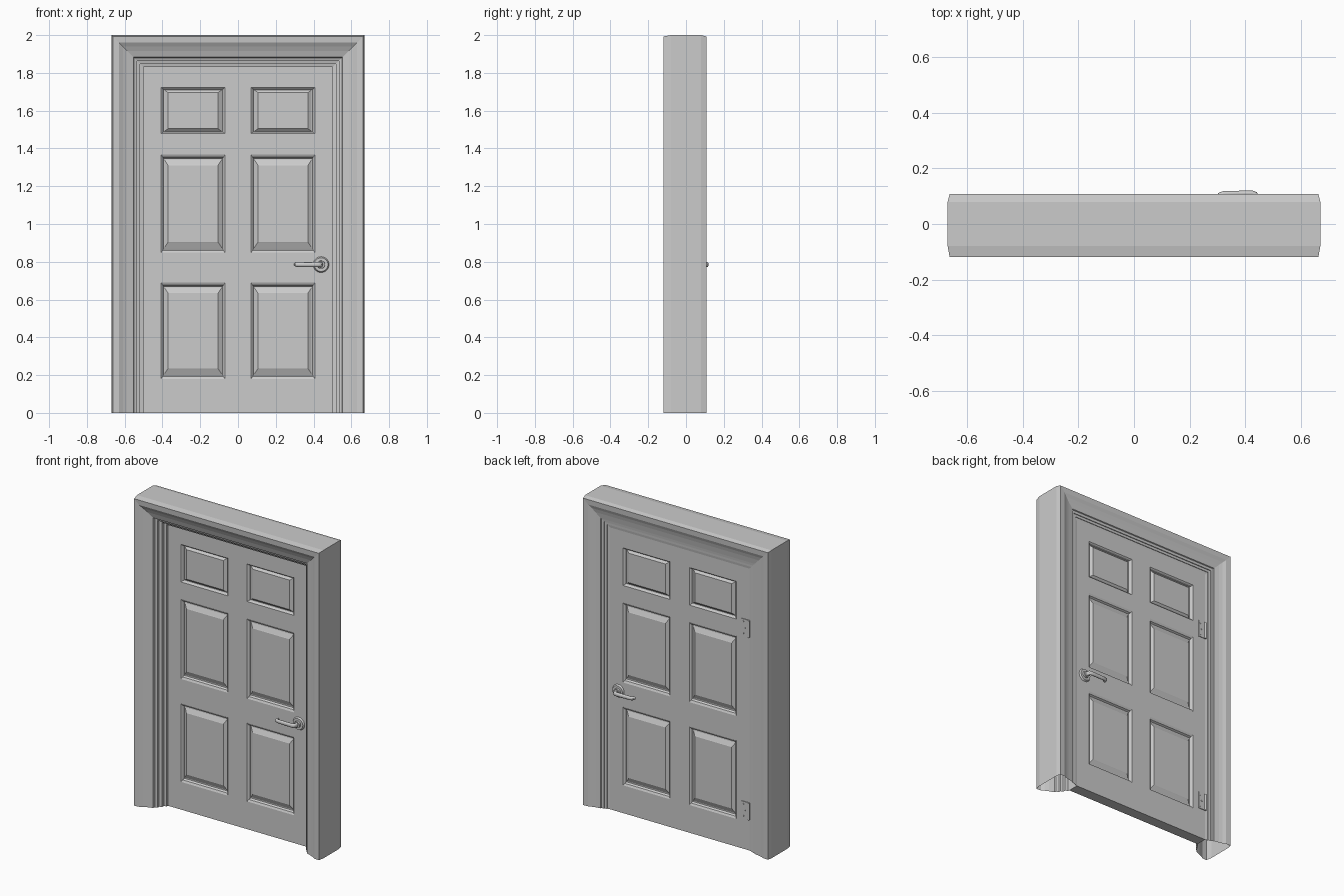
import bpy, bmesh, math
from mathutils import Matrix, Vector

if "Cube" in bpy.data.objects:
    bpy.data.objects.remove(bpy.data.objects["Cube"])

FRONT, BACK = -0.005, 0.065      # door leaf faces


def finish(bm, name, smooth=None):
    bmesh.ops.remove_doubles(bm, verts=bm.verts, dist=1e-5)
    bmesh.ops.recalc_face_normals(bm, faces=bm.faces)
    me = bpy.data.meshes.new(name)
    bm.to_mesh(me)
    bm.free()
    ob = bpy.data.objects.new(name, me)
    bpy.context.collection.objects.link(ob)
    if smooth:
        bpy.ops.object.select_all(action='DESELECT')
        ob.select_set(True)
        bpy.context.view_layer.objects.active = ob
        bpy.ops.object.shade_smooth_by_angle(angle=math.radians(smooth))
    return ob


# Frame: one moulding profile (half width, depth) mitred up, across and down
profile = [(0.50, FRONT), (0.50, -0.018), (0.518, -0.022), (0.518, -0.042),
           (0.534, -0.046), (0.534, -0.062), (0.55, -0.068), (0.553, -0.08),
           (0.587, -0.092), (0.61, -0.103), (0.63, -0.115), (0.663, -0.118),
           (0.67, -0.08), (0.67, 0.08), (0.663, 0.108), (0.63, 0.106),
           (0.61, 0.098), (0.587, 0.092), (0.553, 0.086), (0.55, 0.08),
           (0.534, 0.078), (0.534, 0.073), (0.518, 0.072), (0.518, 0.068), (0.50, BACK)]
bm = bmesh.new()
rows = []
for a, y in profile:
    top = 1.33 + a
    rows.append([bm.verts.new(p) for p in
                 [(-a, y, 0), (-a, y, top), (a, y, top), (a, y, 0)]])
for r, s in zip(rows, rows[1:]):
    for i in range(3):
        bm.faces.new((r[i], r[i + 1], s[i + 1], s[i]))
finish(bm, "door_frame")

# Door leaf: grid of cells, six of them worked into raised panels on both sides
xs = [-0.50, -0.407, -0.069, 0.069, 0.407, 0.50]
zs = [0, 0.18, 0.689, 0.848, 1.367, 1.478, 1.722, 1.83]
# (inset fraction, depth) rings of a panel, from rim to field
rings = [(0, 0), (0.025, 0.006), (0.038, 0.018), (0.05, 0.018), (0.10, 0.007), (0.108, 0.005)]


def rect(x0, x1, z0, z1, y):
    return [(x0, y, z0), (x1, y, z0), (x1, y, z1), (x0, y, z1)]


def face(bm, pts):
    bm.faces.new([bm.verts.new(p) for p in pts])


bm = bmesh.new()
for y, inward in ((FRONT, 1), (BACK, -1)):
    for i in range(5):
        for j in range(7):
            x0, x1, z0, z1 = xs[i], xs[i + 1], zs[j], zs[j + 1]
            if i % 2 == 0 or j % 2 == 0:
                face(bm, rect(x0, x1, z0, z1, y))
                continue
            loops = []
            for f, d in rings:
                dx, dz = f * (x1 - x0), f * (z1 - z0)
                loops.append(rect(x0 + dx, x1 - dx, z0 + dz, z1 - dz, y + inward * d))
            for a, b in zip(loops, loops[1:]):
                for k in range(4):
                    n = (k + 1) % 4
                    face(bm, (a[k], a[n], b[n], b[k]))
            face(bm, loops[-1])
# edges of the leaf
for z in (zs[0], zs[-1]):
    for x0, x1 in zip(xs, xs[1:]):
        face(bm, [(x0, FRONT, z), (x1, FRONT, z), (x1, BACK, z), (x0, BACK, z)])
for x in (xs[0], xs[-1]):
    for z0, z1 in zip(zs, zs[1:]):
        face(bm, [(x, FRONT, z0), (x, BACK, z0), (x, BACK, z1), (x, FRONT, z1)])
finish(bm, "door_leaf")


def disc(bm, x, y, z, r1, r2, depth, out, n=32):
    # tapered disc standing on a door face, r1 at the face
    m = Matrix.Translation((x, y + out * depth / 2, z)) @ Matrix.Rotation(out * -math.pi / 2, 4, 'X')
    bmesh.ops.create_cone(bm, cap_ends=True, segments=n, radius1=r1, radius2=r2, depth=depth, matrix=m)


# Lever handles on both faces
path = [(0.44, 0.0), (0.44, 0.034), (0.436, 0.042), (0.426, 0.0455), (0.40, 0.0455),
        (0.35, 0.0445), (0.322, 0.044), (0.310, 0.040), (0.306, 0.026)]
for side, y, out in (("front", FRONT, -1), ("back", BACK, 1)):
    bm = bmesh.new()
    disc(bm, 0.44, y, 0.785, 0.042, 0.036, 0.010, out)
    disc(bm, 0.44, y, 0.785, 0.022, 0.020, 0.022, out)
    finish(bm, side + "_handle_rose", 30)

    # lever: oval section swept along the path
    bm = bmesh.new()
    pts = [Vector((px, y + out * py, 0.785)) for px, py in path]
    prev = None
    for i, p in enumerate(pts):
        t = (pts[min(i + 1, len(pts) - 1)] - pts[max(i - 1, 0)]).normalized()
        side_v = t.cross(Vector((0, 0, 1)))
        high = 0.015 - 0.004 * i / (len(pts) - 1)
        ring = [bm.verts.new(p + side_v * 0.0095 * math.cos(k * math.tau / 16)
                             + Vector((0, 0, high * math.sin(k * math.tau / 16)))) for k in range(16)]
        if prev:
            for k in range(16):
                n = (k + 1) % 16
                bm.faces.new((prev[k], prev[n], ring[n], ring[k]))
        else:
            bm.faces.new(ring)
        prev = ring
    bm.faces.new(prev)
    finish(bm, side + "_handle_lever", 40)

# Hinges on the back: plate, knuckle and screws
for name, z in (("lower", 0.255), ("upper", 1.44)):
    bm = bmesh.new()
    bmesh.ops.create_cube(bm, size=1, matrix=Matrix.Translation((-0.473, BACK + 0.001, z))
                          @ Matrix.Diagonal((0.05, 0.006, 0.11, 1)))
    bmesh.ops.create_cone(bm, cap_ends=True, segments=16, radius1=0.007, radius2=0.007, depth=0.11,
                          matrix=Matrix.Translation((-0.498, BACK + 0.004, z)))
    for dx, dz in ((-0.46, -0.038), (-0.47, 0), (-0.46, 0.038)):
        disc(bm, dx, BACK + 0.004, z + dz, 0.005, 0.004, 0.0015, 1, 12)
    finish(bm, name + "_hinge", 30)
